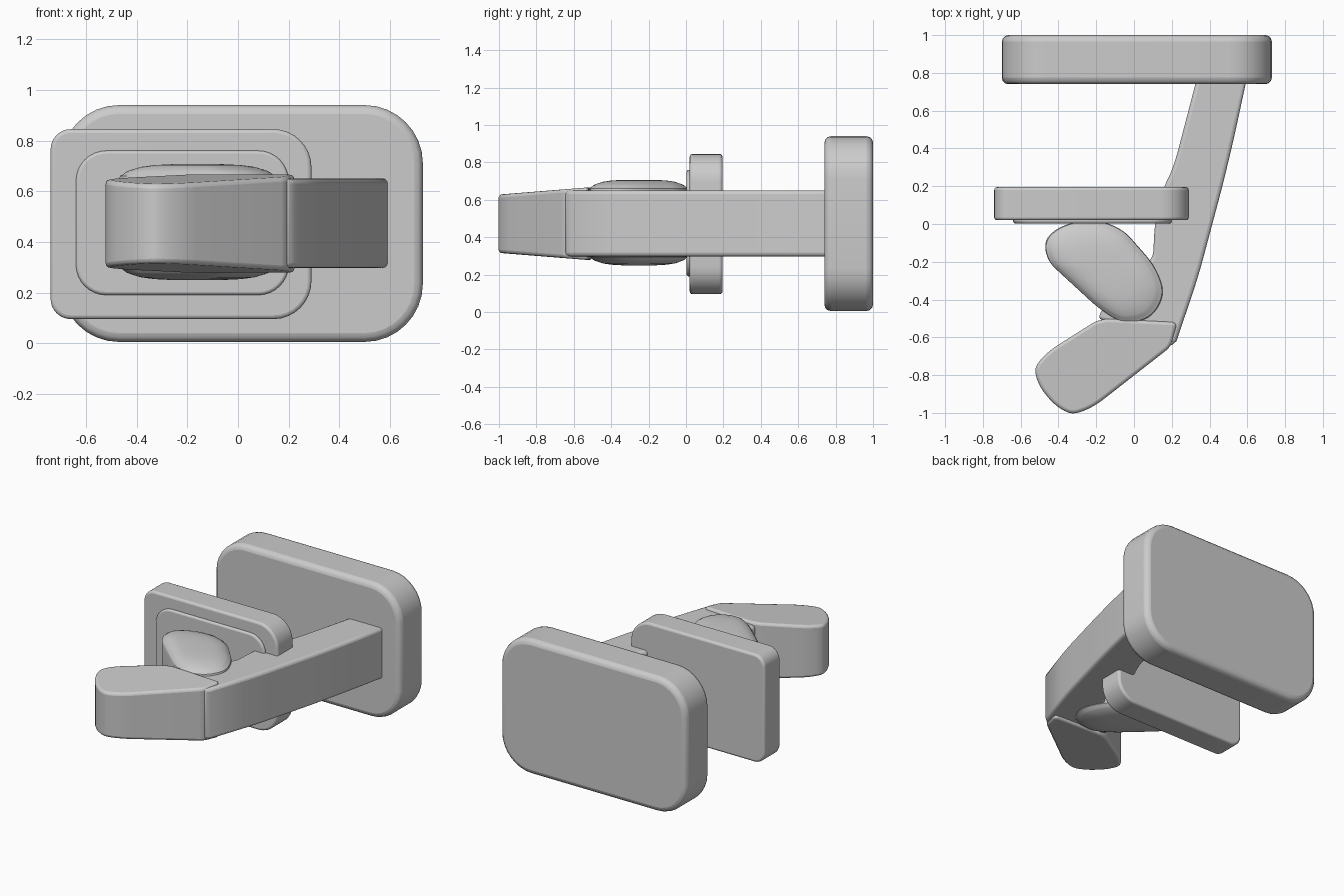
import bpy, bmesh
from mathutils import Vector

if "Cube" in bpy.data.objects:
    bpy.data.objects.remove(bpy.data.objects["Cube"])


def rounded(points, steps=8):
    """Outline from (u, v, corner radius) points, with smooth corners."""
    out = []
    for i, (u, v, r) in enumerate(points):
        p = Vector((u, v))
        a = Vector(points[i - 1][:2]) - p
        b = Vector(points[(i + 1) % len(points)][:2]) - p
        if r == 0:
            out.append(p)
            continue
        s = p + a.normalized() * min(r, a.length * 0.49)
        e = p + b.normalized() * min(r, b.length * 0.49)
        c1, c2 = s.lerp(p, 0.55), e.lerp(p, 0.55)
        for k in range(steps + 1):
            t = k / steps
            q = 1 - t
            out.append(s * q**3 + c1 * 3 * q * q * t + c2 * 3 * q * t * t + e * t**3)
    return out


def loft(name, rings, bevel=0.0):
    """Skin a stack of equal-length 3D rings, cap it and soften the rims."""
    bm = bmesh.new()
    layers = [[bm.verts.new(p) for p in ring] for ring in rings]
    n = len(layers[0])
    for lo, hi in zip(layers, layers[1:]):
        for i in range(n):
            bm.faces.new((lo[i], lo[(i + 1) % n], hi[(i + 1) % n], hi[i]))
    bm.faces.new(layers[0])
    bm.faces.new(layers[-1])
    bmesh.ops.recalc_face_normals(bm, faces=bm.faces)
    mesh = bpy.data.meshes.new(name)
    bm.to_mesh(mesh)
    bm.free()
    obj = bpy.data.objects.new(name, mesh)
    bpy.context.collection.objects.link(obj)
    if bevel:
        mod = obj.modifiers.new("soft_rim", 'BEVEL')
        mod.width = bevel
        mod.segments = 3
        mod.limit_method = 'ANGLE'
        mod.angle_limit = 0.7
    bpy.ops.object.select_all(action='DESELECT')
    bpy.context.view_layer.objects.active = obj
    obj.select_set(True)
    bpy.ops.object.shade_smooth_by_angle(angle=0.7)
    return obj


def plate(name, x0, x1, z0, z1, y0, y1, r_left, r_right, bevel):
    o = rounded([(x0, z0, r_left), (x1, z0, r_right), (x1, z1, r_right), (x0, z1, r_left)])
    return loft(name, [[(p.x, y, p.y) for p in o] for y in (y0, y1)], bevel)


# Upright plates and the raised panel
plate("back_plate", -0.70, 0.73, 0.005, 0.94, 0.74, 1.0, 0.23, 0.23, 0.035)
plate("middle_plate", -0.74, 0.29, 0.095, 0.845, 0.02, 0.195, 0.08, 0.15, 0.015)
plate("raised_panel", -0.64, 0.20, 0.19, 0.76, 0.003, 0.04, 0.12, 0.12, 0.012)

# Slanted arm joining the plates to the hook
arm = rounded([(0.19, -0.65, 0), (0.225, -0.62, 0), (0.34, -0.28, 0.1),
               (0.50, 0.32, 0.2), (0.595, 0.76, 0), (0.33, 0.76, 0),
               (0.21, 0.30, 0.1), (0.155, 0.19, 0.05), (0.11, 0.0, 0.05), (0.10, -0.19, 0.05),
               (0.05, -0.20, 0.02), (-0.10, -0.30, 0), (-0.19, -0.50, 0)])
loft("arm", [[(p.x, p.y, z) for p in arm] for z in (0.297, 0.65)], 0.02)

# Forward hook, thinning towards its rounded tip
hook = rounded([(-0.18, -0.50, 0.05), (-0.52, -0.715, 0.14), (-0.525, -0.83, 0.08),
                (-0.39, -1.0, 0.12), (-0.26, -1.005, 0.12), (0.195, -0.65, 0.03),
                (0.23, -0.52, 0.03)])
loft("hook", [[(p.x, p.y, 0.472 + s * (0.184 + 0.08 * (p.y + 0.65))) for p in hook]
              for s in (-1, 1)], 0.02)

# Domed oval pad, mirrored above and below its mid height
pad = rounded([(-0.51, -0.15, 0.13), (-0.40, 0.01, 0.13), (-0.10, 0.02, 0.12),
               (0.155, -0.27, 0.14), (0.15, -0.45, 0.13), (0.0, -0.54, 0.15),
               (-0.14, -0.49, 0.12)])
half = [(0.17, 1.0), (0.183, 0.985), (0.188, 0.95), (0.198, 0.91),
        (0.205, 0.86), (0.218, 0.72), (0.225, 0.55), (0.229, 0.3)]
levels = [(-h, s) for h, s in reversed(half)] + half
mid = Vector((-0.16, -0.25))
rings = []
for h, s in levels:
    outline = [mid + (p - mid) * s for p in pad]
    rings.append([(p.x, p.y, 0.478 + h) for p in outline])
loft("oval_pad", rings)
